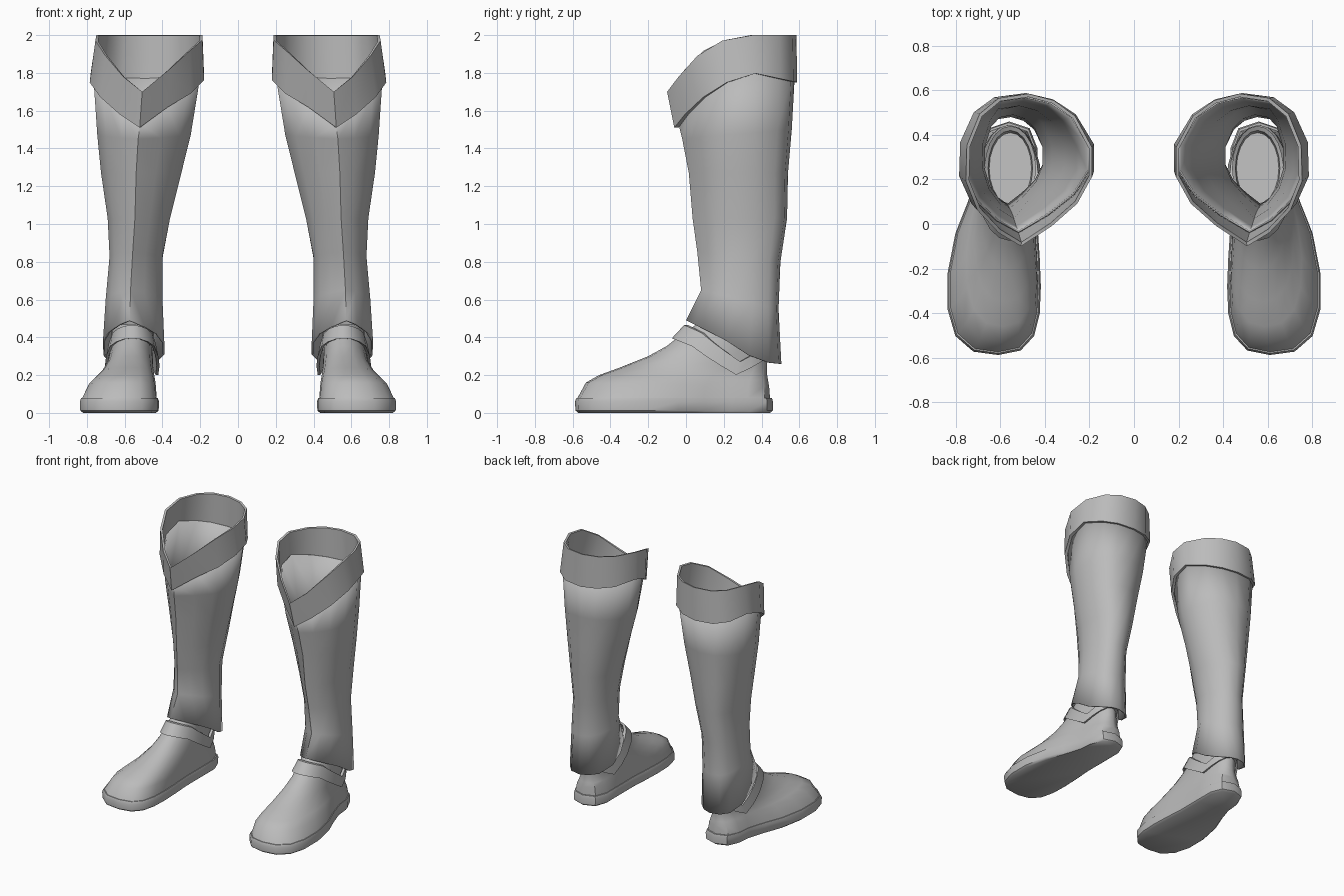
import bpy, bmesh, math

if "Cube" in bpy.data.objects:
    bpy.data.objects.remove(bpy.data.objects["Cube"])

grey = bpy.data.materials.new("grey leather")
grey.diffuse_color = (0.5, 0.5, 0.5, 1)
grey.use_nodes = True
grey.node_tree.nodes["Principled BSDF"].inputs["Base Color"].default_value = grey.diffuse_color


def unit(points):
    """Scale an outline to the 0..1 square."""
    xs, ys = [p[0] for p in points], [p[1] for p in points]
    return [((x - min(xs)) / (max(xs) - min(xs)), (y - min(ys)) / (max(ys) - min(ys)))
            for x, y in points]


def curve(pairs):
    """Piecewise linear height from front (0) to back (1)."""
    def f(v):
        for (a, za), (b, zb) in zip(pairs, pairs[1:]):
            if v <= b:
                return za + (zb - za) * (v - a) / (b - a)
        return pairs[-1][1]
    return f


def ring(outline, xl, xr, yf, yb, height):
    return [(xl + (xr - xl) * u, yf + (yb - yf) * v, height(v)) for u, v in outline]


def slope(zf, zb):
    return curve([(0, zf), (1, zb)])


def loft(name, rings, cap_start=False, cap_end=False, closed=False, thick=0, angle=45):
    """Skin a stack of rings and mirror it for the pair."""
    bm = bmesh.new()
    vs = [[bm.verts.new(p) for p in r] for r in rings]
    n = len(vs[0])
    pairs = list(zip(vs, vs[1:])) + ([(vs[-1], vs[0])] if closed else [])
    for a, b in pairs:
        for i in range(n):
            j = (i + 1) % n
            bm.faces.new((a[i], a[j], b[j], b[i]))
    if cap_start:
        bm.faces.new(vs[0][::-1])
    if cap_end:
        bm.faces.new(vs[-1])
    me = bpy.data.meshes.new(name)
    bm.to_mesh(me)
    bm.free()
    me.materials.append(grey)
    ob = bpy.data.objects.new(name, me)
    bpy.context.collection.objects.link(ob)
    bpy.ops.object.select_all(action='DESELECT')
    ob.select_set(True)
    bpy.context.view_layer.objects.active = ob
    bpy.ops.object.shade_smooth_by_angle(angle=math.radians(angle))
    if thick:
        m = ob.modifiers.new("thickness", 'SOLIDIFY')
        m.thickness = thick
        m.offset = -1
    ob.modifiers.new("pair", 'MIRROR')
    return ob


# Outlines, counter-clockwise from the front
LEG = unit([(.515, -.09), (.62, -.03), (.72, .07), (.775, .2), (.77, .36), (.71, .5),
            (.62, .57), (.48, .59), (.36, .56), (.26, .49), (.18, .35), (.18, .22),
            (.25, .1), (.37, 0)])
FOOT = unit([(.61, -.585), (.72, -.57), (.80, -.50), (.835, -.38), (.835, -.22),
             (.80, -.04), (.745, .10), (.70, .24), (.69, .34), (.65, .43), (.56, .46),
             (.47, .43), (.435, .34), (.435, .2), (.435, 0), (.425, -.15), (.42, -.28),
             (.425, -.4), (.45, -.5), (.51, -.565)])
ROUND = [(.5 + .5 * math.sin(2 * math.pi * i / 20), .5 - .5 * math.cos(2 * math.pi * i / 20))
         for i in range(20)]

# Sole
loft("sole", [ring(FOOT, xl, xr, yf, yb, slope(z, z)) for xl, xr, yf, yb, z in (
    (.435, .82, -.57, .445, 0), (.42, .835, -.585, .46, .012),
    (.418, .837, -.588, .46, .06), (.425, .83, -.58, .455, .08))],
    cap_start=True, cap_end=True)

# Foot upper: rings climb the instep and turn from foot shape to round ankle
rings = []
for yf, zf, yb, zb, xl, xr, w in (
        (-.575, .078, .445, .078, .43, .825, 0), (-.53, .16, .44, .14, .435, .79, .1),
        (-.46, .20, .435, .17, .44, .755, .25), (-.35, .24, .43, .20, .445, .72, .45),
        (-.2, .30, .43, .24, .45, .69, .65), (-.1, .355, .43, .28, .45, .68, .85),
        (-.02, .42, .43, .35, .45, .67, 1), (.06, .47, .44, .43, .44, .67, 1),
        (.08, .46, .42, .42, .455, .655, 1), (.09, .42, .41, .38, .46, .65, 1)):
    mix = [(a + (c - a) * w, b + (d - b) * w) for (a, b), (c, d) in zip(FOOT, ROUND)]
    rings.append(ring(mix, xl, xr, yf, yb, slope(zf, zb)))
loft("foot_upper", rings, cap_end=True)

# Ankle strap, dipping to a point on each side
low = curve([(0, .395), (.2, .355), (.4, .28), (.66, .2), (.85, .25), (1, .3)])
loft("ankle_strap", [
    ring(ROUND, .43, .69, -.05, .43, low), ring(ROUND, .415, .705, -.075, .445, low),
    ring(ROUND, .43, .69, -.01, .445, lambda v: low(v) + .07),
    ring(ROUND, .45, .67, .01, .43, lambda v: low(v) + .07)], closed=True)

# Leg shaft
cuff_top = curve([(0, 1.70), (.1, 1.79), (.26, 1.91), (.42, 1.97), (.64, 2), (1, 2)])
cuff_low = curve([(0, 1.51), (.16, 1.64), (.35, 1.72), (.48, 1.77), (.64, 1.8), (1, 1.75)])
hem = curve([(0, .49), (.2, .44), (.4, .39), (.6, .32), (.8, .27), (1, .26)])
rings = [ring(LEG, .39, .715, 0, .505, hem)]
for zf, zb, xl, xr, yf, yb in (
        (.65, .55, .40, .70, .08, .49), (.85, .8, .40, .68, .06, .50),
        (1.03, 1.03, .36, .69, .035, .535), (1.27, 1.27, .30, .725, .015, .54),
        (1.45, 1.5, .25, .745, -.02, .56)):
    rings.append(ring(LEG, xl, xr, yf, yb, slope(zf, zb)))
rings.append(ring(LEG, .2, .765, -.04, .575, lambda v: cuff_low(v) + .02))
loft("leg_shaft", rings, thick=.01, angle=60)

# Folded cuff with a pointed front
loft("cuff", [
    ring(LEG, .2, .765, -.04, .57, cuff_low), ring(LEG, .18, .785, -.062, .588, cuff_low),
    ring(LEG, .188, .755, -.1, .585, cuff_top),
    ring(LEG, .203, .74, -.082, .57, lambda v: cuff_top(v) - .003)], closed=True)
